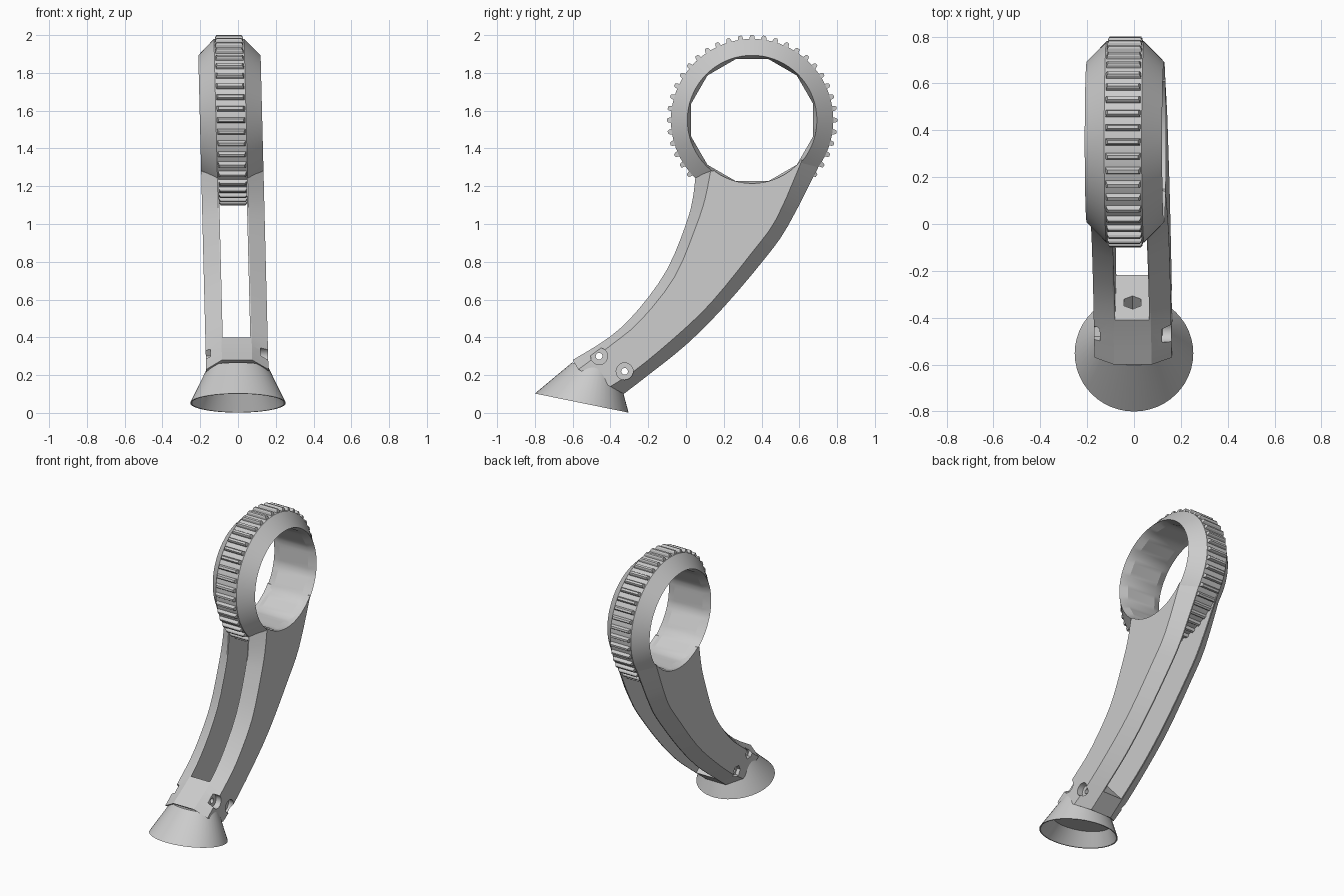
import bpy, bmesh
from math import sin, cos, pi, tau
from mathutils import Vector

cube = bpy.data.objects.get("Cube")
if cube:
    bpy.data.objects.remove(cube, do_unlink=True)

grey = bpy.data.materials.new("satin_grey")
grey.use_nodes = True
colour = (0.6, 0.6, 0.6, 1)
grey.diffuse_color = colour
grey.node_tree.nodes["Principled BSDF"].inputs["Base Color"].default_value = colour

HALF, CORE, SLOT = 0.165, 0.08, 0.073   # half widths: outside, chamfer, slot
CY, CZ = 0.35, 1.55                     # ring centre


def lean(x, y, z):
    """The handle leans slightly to one side as it rises."""
    return Vector((x + 0.002 - 0.025 * z, y, z))


def make(name, bm):
    bmesh.ops.recalc_face_normals(bm, faces=bm.faces)
    me = bpy.data.meshes.new(name)
    bm.to_mesh(me)
    bm.free()
    me.materials.append(grey)
    ob = bpy.data.objects.new(name, me)
    bpy.context.collection.objects.link(ob)
    return ob


def loft(name, rings, closed=False):
    """Skin a list of equal point loops; cap the ends unless closed."""
    bm = bmesh.new()
    rows = [[bm.verts.new(p) for p in r] for r in rings]
    n = len(rows[0])
    pairs = list(zip(rows, rows[1:])) + ([(rows[-1], rows[0])] if closed else [])
    for a, b in pairs:
        for i in range(n):
            j = (i + 1) % n
            bm.faces.new((a[i], a[j], b[j], b[i]))
    if not closed:
        caps = [bm.faces.new(rows[0]), bm.faces.new(rows[-1])]
        bmesh.ops.triangulate(bm, faces=caps)
    return make(name, bm)


def activate(ob):
    bpy.ops.object.select_all(action='DESELECT')
    ob.select_set(True)
    bpy.context.view_layer.objects.active = ob


def cut(ob, cutter):
    mod = ob.modifiers.new("cut", 'BOOLEAN')
    mod.operation, mod.solver, mod.object = 'DIFFERENCE', 'EXACT', cutter
    activate(ob)
    bpy.ops.object.modifier_apply(modifier=mod.name)
    bpy.data.objects.remove(cutter, do_unlink=True)


def smooth(ob, angle=0.5):
    activate(ob)
    bpy.ops.object.shade_smooth_by_angle(angle=angle)


def circle_x(x, y, z, r, n):
    """Circle around the sideways axis; r may depend on the angle."""
    rad = r if callable(r) else (lambda a: r)
    angles = [tau * i / n for i in range(n)]
    return [lean(x, y + rad(a) * cos(a), z + rad(a) * sin(a)) for a in angles]


def cylinder_x(x0, x1, y, z, r, n=20):
    return loft("cutter", [circle_x(x, y, z, r, n) for x in (x0, x1)])


# Ring: chamfered outside, twelve-sided bore inside
def bore(a):
    return 0.323 / cos((a + pi / 12) % (pi / 6) - pi / 12)


profile = [(HALF, 0.343), (CORE, 0.43), (-CORE, 0.43), (-HALF, 0.343),
           (-0.11, bore), (0.11, bore)]
ring = loft("ring", [circle_x(x, CY, CZ, r, 72) for x, r in profile], closed=True)
smooth(ring, 0.3)

# Teeth around the ring
TEETH = 44
bm = bmesh.new()
for k in range(TEETH):
    a = pi / 2 + tau * k / TEETH
    out, side = Vector((0, cos(a), sin(a))), Vector((0, -sin(a), cos(a)))
    ends = []
    for s in (-1, 1):
        loop = []
        for r, w, x in ((0.42, -0.016, 0.076), (0.443, -0.012, 0.072), (0.451, -0.007, 0.066),
                        (0.451, 0.007, 0.066), (0.443, 0.012, 0.072), (0.42, 0.016, 0.076)):
            p = Vector((s * x, CY, CZ)) + out * r + side * w
            loop.append(bm.verts.new(lean(*p)))
        ends.append(loop)
        bm.faces.new(loop)
    for i in range(6):
        j = (i + 1) % 6
        bm.faces.new((ends[0][i], ends[0][j], ends[1][j], ends[1][i]))
make("ring_teeth", bm)

# Arm: stations of front edge, front shoulder, back shoulder, back edge (y, z)
stations = [
    ((-.60, .28), (-.57, .23), (-.40, .14), (-.33, .10)),
    ((-.40, .405), (-.395, .36), (-.27, .225), (-.20, .20)),
    ((-.25, .55), (-.24, .49), (-.07, .39), (0, .36)),
    ((-.10, .76), (-.06, .72), (.13, .58), (.20, .56)),
    ((0, 1.0), (.05, .98), (.35, .85), (.42, .82)),
    ((.035, 1.13), (.10, 1.13), (.48, 1.03), (.54, .99)),
    ((.05, 1.25), (.13, 1.28), (.615, 1.34), (.70, 1.30)),
]


def spline(p, q, r, s, t):
    p, q, r, s = map(Vector, (p, q, r, s))
    return q + 0.5 * t * (r - p + t * (2 * p - 5 * q + 4 * r - s + t * (3 * (q - r) + s - p)))


def section(front, f_shoulder, b_shoulder, back):
    half = [(CORE, front), (HALF, f_shoulder), (HALF, b_shoulder), (CORE, back)]
    loop = half + [(-x, p) for x, p in reversed(half)]
    return [lean(x, *p) for x, p in loop]


sections, last = [], len(stations) - 1
for i in range(last):
    four = [stations[max(0, min(last, i + d))] for d in (-1, 0, 1, 2)]
    for t in (0, 1 / 3, 2 / 3):
        sections.append(section(*[spline(*pts, t) for pts in zip(*four)]))
sections.append(section(*stations[-1]))
arm = loft("arm", sections)

# Slot between the two arm plates, and the bore through their top
outline = [(-.45, .445), (-.19, .157), (1, .8), (1, 1.7), (-.2, 1.7)]
cut(arm, loft("cutter", [[lean(x, *p) for p in outline] for x in (-SLOT, SLOT)]))
cut(arm, cylinder_x(-0.3, 0.3, CY, CZ, 0.335, 72))

# Cross bolt holes with counterbores
for y, z in ((-.46, .30), (-.325, .22)):
    cut(arm, cylinder_x(-0.3, 0.3, y, z, 0.018, 12))
    cut(arm, cylinder_x(0.125, 0.3, y, z, 0.045))
    cut(arm, cylinder_x(-0.3, -0.14, y, z, 0.04, 6))

# Blind six-sided hole in the slot floor
along, across = Vector((0, .74, .67)), Vector((0, -.67, .74))
floor = lean(0, -.335, .317)
hexes = [[floor + along * d + 0.042 * (Vector((sin(tau * i / 6), 0, 0)) + across * cos(tau * i / 6))
          for i in range(6)] for d in (-0.08, 0.1)]
cut(arm, loft("cutter", hexes))
smooth(arm, 0.35)

# Flared foot: hollow tilted cone blending from a round rim to the arm
centre, u, n = Vector((0, -.552, .052)), Vector((0, .98, -.2)), Vector((0, .2, .98))


def foot_loop(h, inset=0):
    t = h / 0.2
    rx, ru, shift = 0.253 - 0.093 * t - inset, 0.253 - 0.13 * t - inset, 0.03 * t
    return [centre + n * h + u * (shift + ru * cos(a)) + Vector((rx * sin(a), 0, 0))
            for a in [tau * i / 48 for i in range(48)]]


foot = loft("foot", [foot_loop(0.09, 0.012), foot_loop(0, 0.008), foot_loop(0), foot_loop(0.2)])
smooth(foot)
